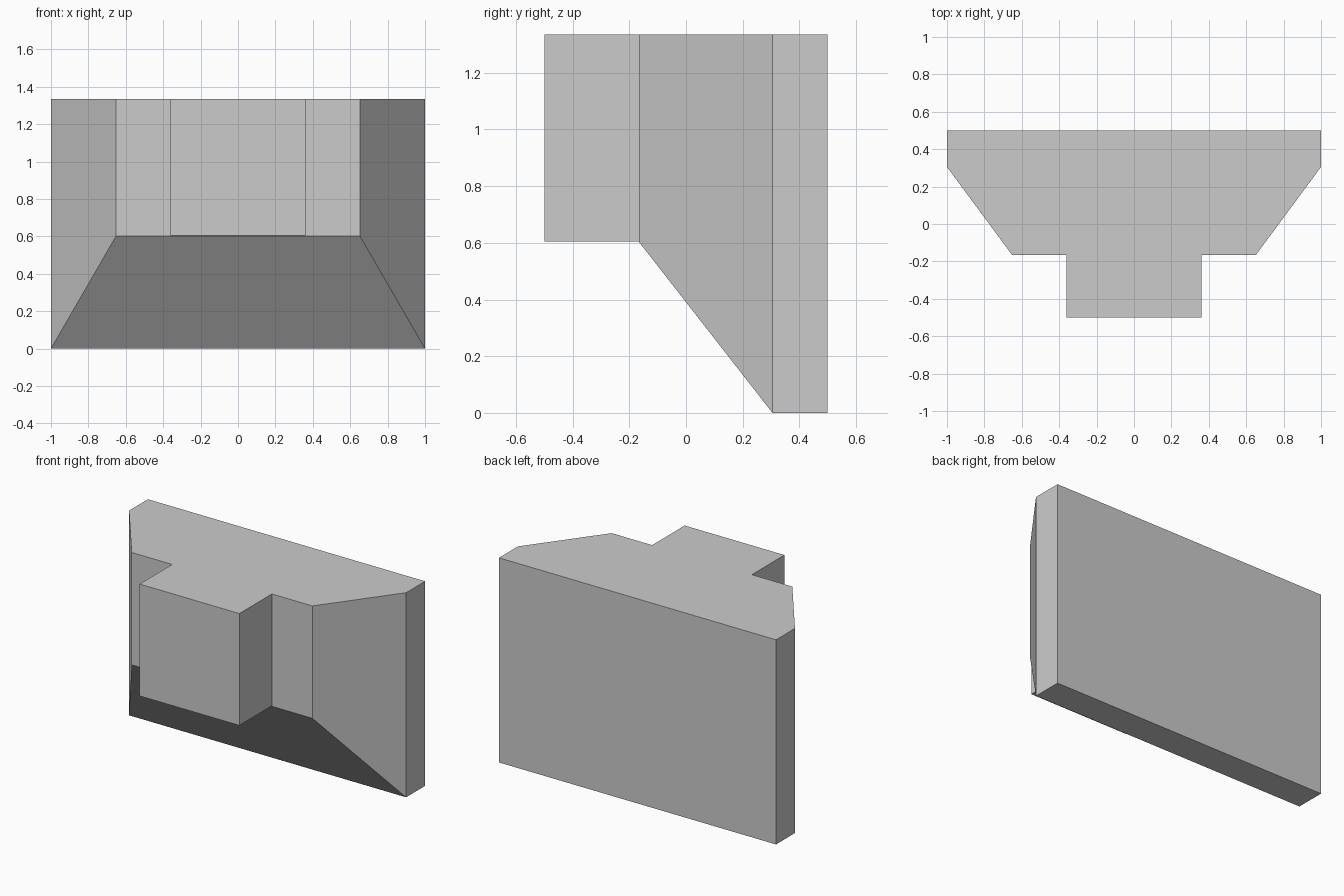
import bpy, bmesh

if "Cube" in bpy.data.objects:
    bpy.data.objects.remove(bpy.data.objects["Cube"])

TOP = 1.335


def loft(name, sections):
    """Skin rectangular sections (y, half width, bottom z), all flush at the top."""
    bm = bmesh.new()
    rings = []
    for y, w, z in sections:
        rings.append([bm.verts.new(p) for p in
                      ((-w, y, z), (w, y, z), (w, y, TOP), (-w, y, TOP))])
    for a, b in zip(rings, rings[1:]):
        for i in range(4):
            j = (i + 1) % 4
            bm.faces.new((a[i], a[j], b[j], b[i]))
    bm.faces.new(rings[0])
    bm.faces.new(rings[-1])
    # merge the coplanar top strips into one flat face
    bmesh.ops.recalc_face_normals(bm, faces=bm.faces)
    bmesh.ops.dissolve_limit(bm, angle_limit=0.01, verts=bm.verts, edges=bm.edges)
    mesh = bpy.data.meshes.new(name)
    bm.to_mesh(mesh)
    bm.free()
    obj = bpy.data.objects.new(name, mesh)
    bpy.context.collection.objects.link(obj)
    return obj


# back slab tapering forward to a smaller front face
loft("tapered_body", [(0.5, 1.0, 0.0), (0.305, 1.0, 0.0), (-0.165, 0.652, 0.602)])

# block standing out from the front face
loft("front_block", [(-0.165, 0.36, 0.605), (-0.5, 0.36, 0.605)])
